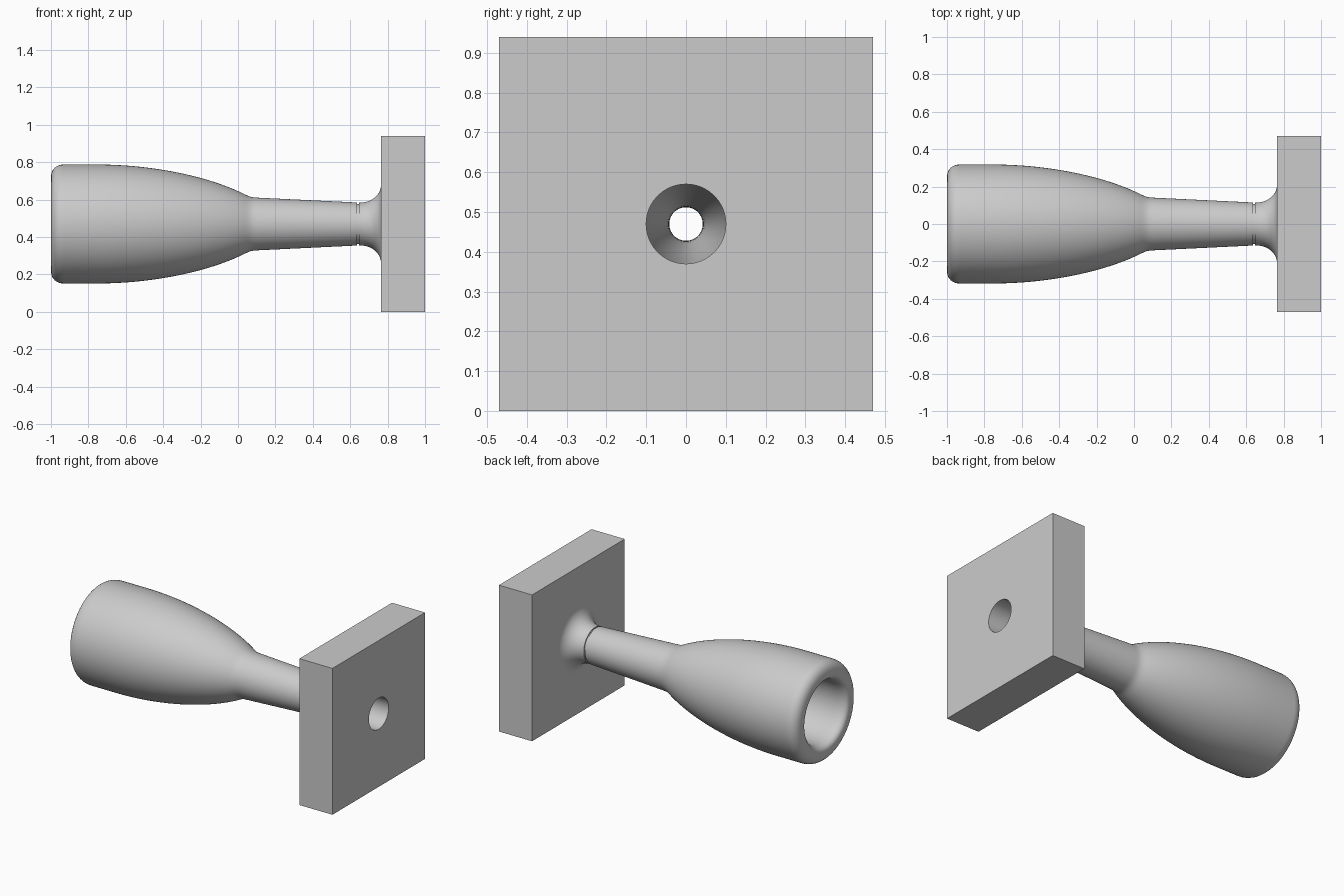
import bpy
import bmesh
from math import sin, cos, pi
from mathutils import Vector
from mathutils.geometry import interpolate_bezier

if "Cube" in bpy.data.objects:
    bpy.data.objects.remove(bpy.data.objects["Cube"])

AXIS_Z = 0.47      # height of the bore axis
SIDES = 96

grey = bpy.data.materials.new("plain_grey")
grey.use_nodes = True
GREY = (0.6, 0.6, 0.6, 1)
grey.diffuse_color = GREY
grey.node_tree.nodes["Principled BSDF"].inputs["Base Color"].default_value = GREY


def round_ring(r, a):
    return r * cos(a), r * sin(a)


def square_ring(r, a):
    k = r / max(abs(cos(a)), abs(sin(a)))
    return k * cos(a), k * sin(a)


def loft(name, rings, closed=False):
    """Skin rings of (x, radius, shape) along the x axis."""
    bm = bmesh.new()
    loops = []
    for x, r, shape in rings:
        pts = [shape(r, 2 * pi * i / SIDES) for i in range(SIDES)]
        loops.append([bm.verts.new((x, y, z + AXIS_Z)) for y, z in pts])
    pairs = list(zip(loops, loops[1:]))
    if closed:
        pairs.append((loops[-1], loops[0]))
    for a, b in pairs:
        for i in range(SIDES):
            j = (i + 1) % SIDES
            bm.faces.new((a[i], a[j], b[j], b[i]))
    bmesh.ops.recalc_face_normals(bm, faces=bm.faces)
    mesh = bpy.data.meshes.new(name)
    bm.to_mesh(mesh)
    bm.free()
    mesh.materials.append(grey)
    obj = bpy.data.objects.new(name, mesh)
    bpy.context.collection.objects.link(obj)
    bpy.ops.object.select_all(action="DESELECT")
    obj.select_set(True)
    bpy.context.view_layer.objects.active = obj
    bpy.ops.object.shade_smooth_by_angle(angle=pi / 6)
    return obj


def curve(p0, h0, h1, p1, n=14):
    pts = interpolate_bezier(*(Vector((*p, 0)) for p in (p0, h0, h1, p1)), n)
    return [(p.x, p.y) for p in pts]


# Body profile (x, radius): flared bore, throat, cup, rim, barrel, stem, flare
profile = [(0.765, 0.1), (0.64, 0.098)]
profile += curve((0.6, 0.096), (0.3, 0.08), (0.1, 0.042), (-0.1, 0.042))
profile += curve((-0.2, 0.042), (-0.3, 0.05), (-0.6, 0.2), (-0.9, 0.2), 20)
profile += curve((-0.92, 0.2), (-0.96, 0.2), (-1.0, 0.205), (-1.0, 0.24), 10)
profile += curve((-1.0, 0.25), (-1.0, 0.29), (-0.975, 0.318), (-0.93, 0.318), 10)
profile += curve((-0.75, 0.318), (-0.5, 0.318), (-0.2, 0.27), (0.02, 0.167), 20)
profile += curve((0.03, 0.162), (0.06, 0.147), (0.07, 0.142), (0.1, 0.141), 6)
profile += [(0.637, 0.115), (0.637, 0.108), (0.646, 0.108), (0.646, 0.115)]
profile += curve((0.66, 0.115), (0.72, 0.118), (0.765, 0.16), (0.765, 0.21), 14)
loft("mouthpiece_body", [(x, r, round_ring) for x, r in profile])

# Square end plate with a round hole through it
loft("end_plate", [(0.765, 0.1, round_ring), (0.765, 0.47, square_ring),
                   (1.0, 0.47, square_ring), (1.0, 0.1, round_ring)], closed=True)
